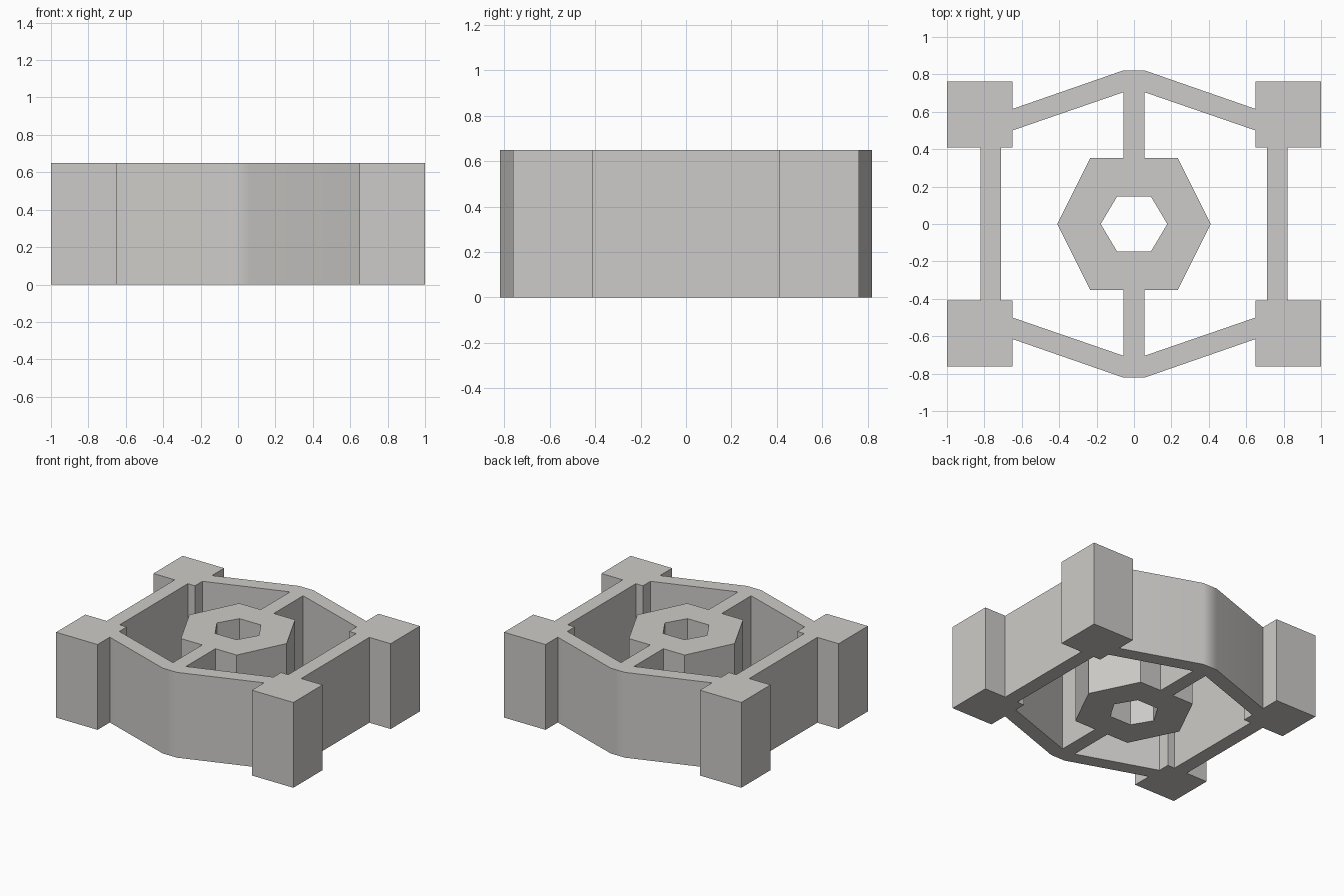
import bpy
import bmesh

if "Cube" in bpy.data.objects:
    bpy.data.objects.remove(bpy.data.objects["Cube"])

HEIGHT = 0.65


def mirror(points, sx, sy):
    """Continue a point run with its mirror image, dropping points on the axis twice."""
    return list(dict.fromkeys(points + [(x * sx, y * sy) for x, y in reversed(points)]))


# Outer outline: one quarter, from the side rail round the corner block to the tip
quarter = [(0.82, 0.41), (1.0, 0.41), (1.0, 0.762), (0.65, 0.762), (0.65, 0.615), (0.06, 0.82)]
outline = mirror(mirror(quarter, -1, 1), 1, -1)

# Side opening between frame, spoke and hub: upper half, mirrored down
upper = [(0.71, 0.41), (0.65, 0.41), (0.65, 0.50), (0.055, 0.705),
         (0.055, 0.352), (0.235, 0.352), (0.41, 0.0)]
right_opening = mirror(upper, 1, -1)
left_opening = [(-x, y) for x, y in right_opening]

# Hexagonal hole through the hub
hub_hole = mirror(mirror([(0.178, 0.0), (0.09, 0.147)], -1, 1), 1, -1)

# Fill the profile with its holes and extrude it upward
bm = bmesh.new()
for loop in (outline, right_opening, left_opening, hub_hole):
    verts = [bm.verts.new((x, y, 0)) for x, y in loop]
    for i, v in enumerate(verts):
        bm.edges.new((verts[i - 1], v))
bmesh.ops.triangle_fill(bm, use_beauty=True, use_dissolve=False,
                        edges=bm.edges[:], normal=(0, 0, 1))
top = bmesh.ops.extrude_face_region(bm, geom=bm.faces[:], use_keep_orig=True)["geom"]
bmesh.ops.translate(bm, vec=(0, 0, HEIGHT),
                    verts=[g for g in top if isinstance(g, bmesh.types.BMVert)])
bmesh.ops.recalc_face_normals(bm, faces=bm.faces[:])

mesh = bpy.data.meshes.new("bracket_frame")
bm.to_mesh(mesh)
bm.free()
frame = bpy.data.objects.new("bracket_frame", mesh)
bpy.context.collection.objects.link(frame)

# Single light grey
grey = bpy.data.materials.new("light grey")
grey.diffuse_color = (0.61, 0.60, 0.58, 1)
grey.use_nodes = True
grey.node_tree.nodes["Principled BSDF"].inputs["Base Color"].default_value = grey.diffuse_color
mesh.materials.append(grey)

# Soft shading across the blunt tips, flat everywhere else
bpy.context.view_layer.objects.active = frame
frame.select_set(True)
bpy.ops.object.shade_smooth_by_angle(angle=0.52)
weighted = frame.modifiers.new("weighted_normals", 'WEIGHTED_NORMAL')
weighted.keep_sharp = True
